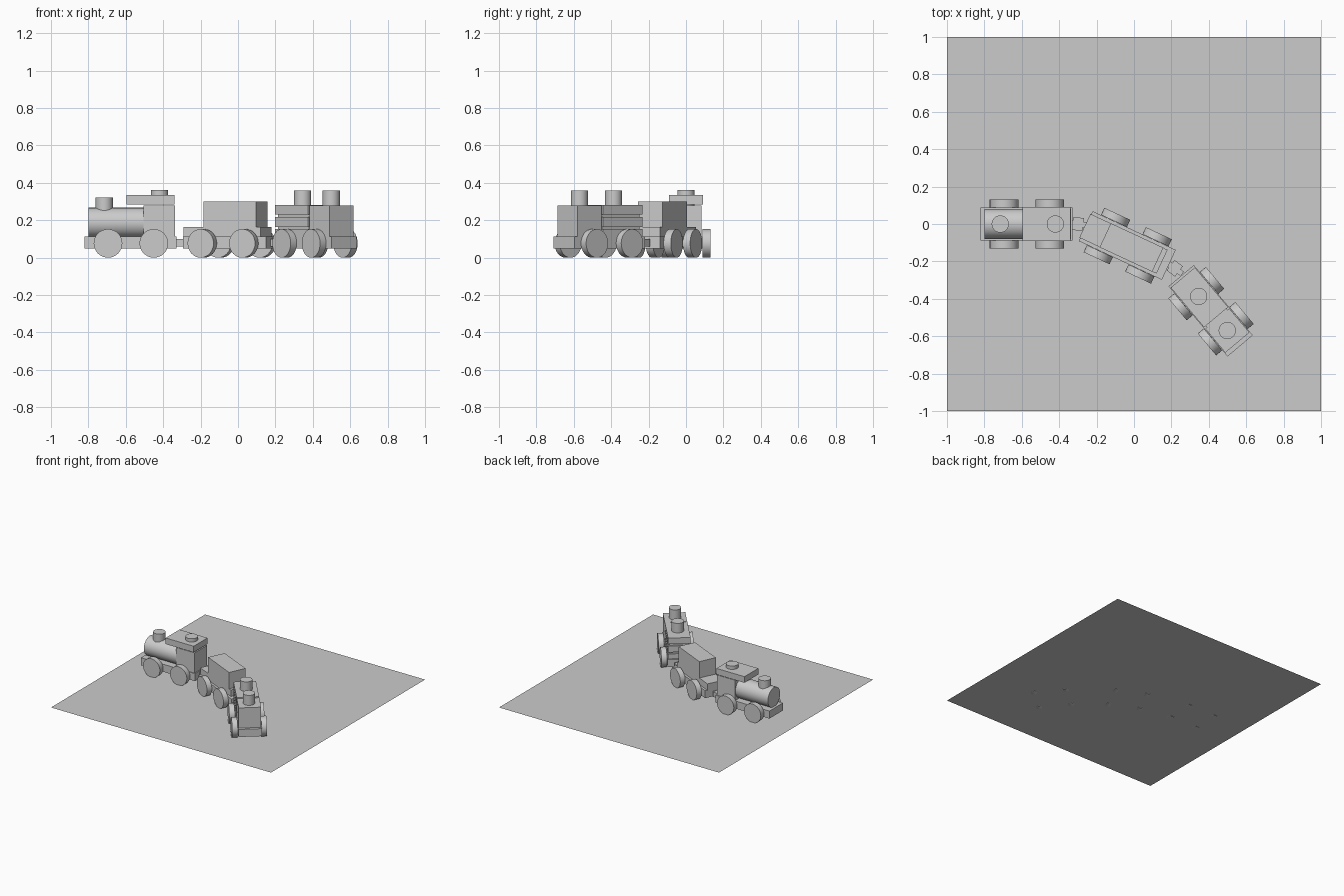
import bpy
from math import radians, pi
from mathutils import Matrix, Vector

if "Cube" in bpy.data.objects:
    bpy.data.objects.remove(bpy.data.objects["Cube"])


def finish(name, frame, local):
    ob = bpy.context.object
    ob.name = name
    ob.matrix_world = frame @ local
    bpy.ops.object.shade_smooth_by_angle(angle=radians(35))
    return ob


def box(name, frame, x0, x1, width, z0, z1):
    """Block centred on the car's long axis."""
    bpy.ops.mesh.primitive_cube_add(size=1)
    ob = bpy.context.object
    ob.data.transform(Matrix.Diagonal((x1 - x0, width, z1 - z0, 1)))
    return finish(name, frame, Matrix.Translation(((x0 + x1) / 2, 0, (z0 + z1) / 2)))


def cyl(name, frame, centre, radius, depth, axis="Z"):
    bpy.ops.mesh.primitive_cylinder_add(radius=radius, depth=depth, vertices=32)
    turn = {"X": Matrix.Rotation(pi / 2, 4, "Y"),
            "Y": Matrix.Rotation(pi / 2, 4, "X"),
            "Z": Matrix.Identity(4)}[axis]
    return finish(name, frame, Matrix.Translation(centre) @ turn)


def car_frame(x, y, degrees):
    return Matrix.Translation((x, y, 0)) @ Matrix.Rotation(radians(degrees), 4, "Z")


def chassis(car, frame):
    """Base block, four wheels and their axles."""
    box(car + "_chassis", frame, -0.245, 0.245, 0.176, 0.05, 0.112)
    for end, x in (("front", -0.12), ("rear", 0.125)):
        cyl(f"{car}_{end}_axle", frame, (x, 0, 0.077), 0.015, 0.25, "Y")
        for side, s in (("left", -1), ("right", 1)):
            cyl(f"{car}_{end}_{side}_wheel", frame, (x, s * 0.11, 0.0765), 0.0765, 0.042, "Y")


def coupling(name, x, y, degrees):
    f = car_frame(x, y, degrees)
    box(name + "_bar", f, -0.05, 0.05, 0.03, 0.068, 0.092)
    box(name + "_block", f, -0.028, 0.028, 0.07, 0.06, 0.10)


engine = car_frame(-0.575, 0, 0)
wagon = car_frame(-0.036, -0.115, -25)
caboose = car_frame(0.41, -0.464, -50)

# Flat sheet the train stands on
bpy.ops.mesh.primitive_plane_add(size=2, location=(0, 0, 0.003))
bpy.context.object.name = "base_sheet"

# Engine
chassis("engine", engine)
cyl("boiler", engine, (-0.0725, 0, 0.187), 0.08, 0.305, "X")
box("engine_cab", engine, 0.07, 0.238, 0.164, 0.11, 0.278)
box("engine_roof", engine, -0.02, 0.235, 0.18, 0.278, 0.335)
bpy.data.objects["engine_roof"].scale.z = 0.88
bpy.data.objects["engine_roof"].location.z = 0.31
cyl("roof_peg", engine, (0.155, 0, 0.3375), 0.046, 0.05)
cyl("chimney", engine, (-0.14, 0, 0.283), 0.046, 0.075)

# Wagon with a raised deck and a block load
chassis("wagon", wagon)
box("wagon_deck", wagon, -0.25, 0.205, 0.14, 0.11, 0.165)
box("wagon_load", wagon, -0.13, 0.18, 0.142, 0.165, 0.30)

# Last car: stacked slabs, a cab and two pegs
chassis("caboose", caboose)
box("slab_core", caboose, -0.22, 0.06, 0.145, 0.11, 0.27)
for i, z in enumerate((0.112, 0.165, 0.232)):
    box(f"slab_{i + 1}", caboose, -0.232, 0.045, 0.168, z, z + (0.04, 0.052, 0.05)[i])
box("caboose_cab", caboose, 0.055, 0.222, 0.168, 0.11, 0.278)
for name, x in (("front_peg", -0.10), ("rear_peg", 0.138)):
    cyl(name, caboose, (x, 0, 0.315), 0.046, 0.09)

# Links between the cars
coupling("front_coupling", -0.30, 0.0, -8)
coupling("rear_coupling", 0.218, -0.237, -37)
